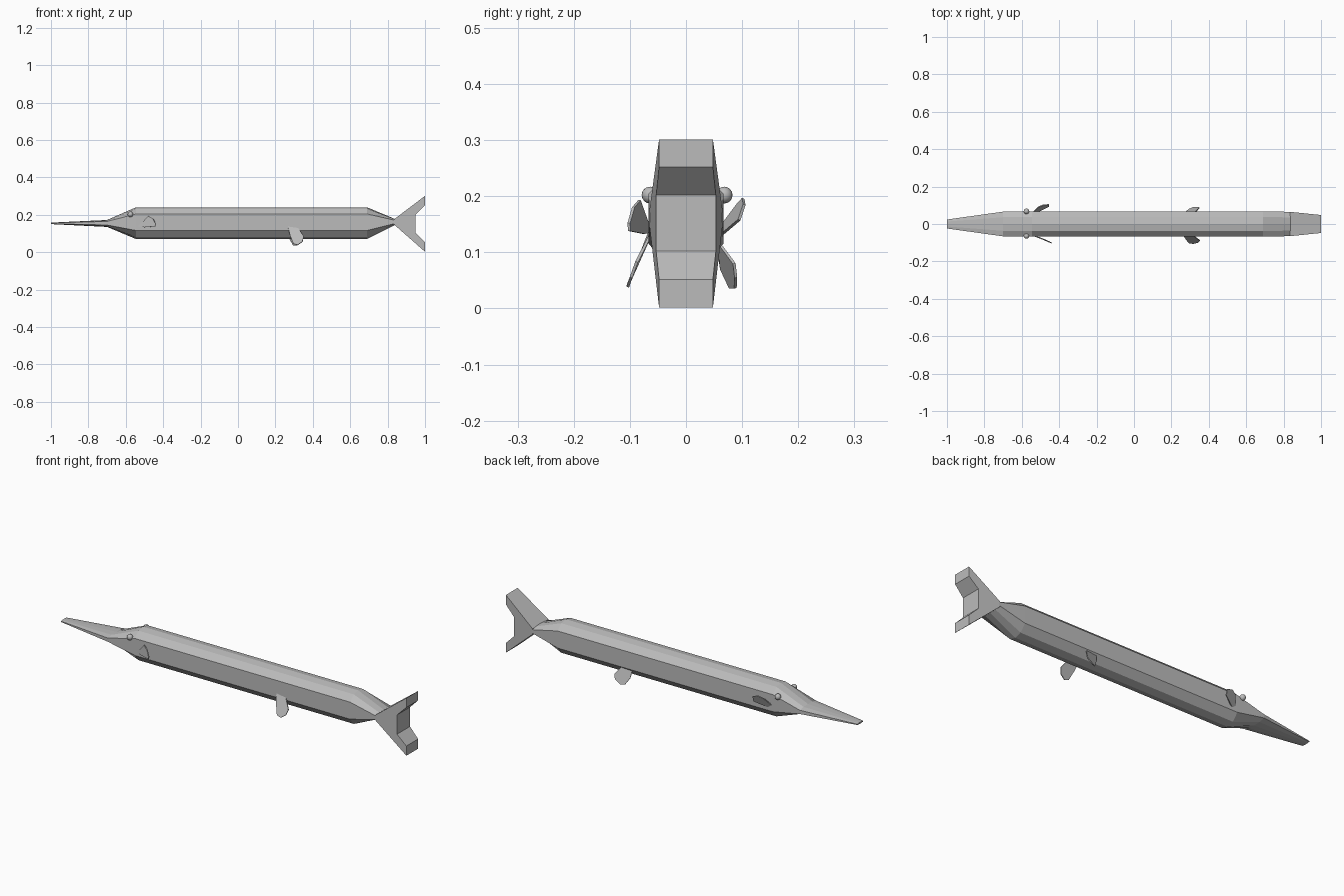
import bpy, bmesh
from mathutils import Vector

if "Cube" in bpy.data.objects:
    bpy.data.objects.remove(bpy.data.objects["Cube"])

grey = bpy.data.materials.new("grey")
grey.diffuse_color = (0.5, 0.5, 0.5, 1)
grey.use_nodes = True
grey.node_tree.nodes["Principled BSDF"].inputs["Base Color"].default_value = grey.diffuse_color


def add_object(name, bm):
    bmesh.ops.recalc_face_normals(bm, faces=bm.faces)
    mesh = bpy.data.meshes.new(name)
    bm.to_mesh(mesh)
    bm.free()
    mesh.materials.append(grey)
    obj = bpy.data.objects.new(name, mesh)
    bpy.context.collection.objects.link(obj)
    return obj


# body: one faceted section lofted from the flat bill to the tail root
half = [(0, 1), (0.55, 0.96), (1, 0.79), (1, 0.27), (0.55, 0.06), (0, 0)]
section = half + [(-y, z) for y, z in half[-2:0:-1]]
stations = [  # x, bottom, top, half width
    (-1.0, 0.150, 0.158, 0.024),
    (-0.70, 0.135, 0.172, 0.066),
    (-0.545, 0.070, 0.240, 0.067),
    (0.69, 0.070, 0.240, 0.067),
    (0.84, 0.145, 0.177, 0.065),
]
bm = bmesh.new()
rings = [[bm.verts.new((x, y * w, lo + z * (hi - lo))) for y, z in section]
         for x, lo, hi, w in stations]
n = len(section)
for a, b in zip(rings, rings[1:]):
    for i in range(n):
        bm.faces.new((a[i], a[(i + 1) % n], b[(i + 1) % n], b[i]))
bm.faces.new(rings[0])
bm.faces.new(rings[-1])
add_object("body", bm)

# forked tail: upper, middle and lower prisms sharing one tapering width
tail = [(0.835, 0.176), (1, 0.301), (1, 0.252), (0.95, 0.202),
        (0.95, 0.102), (1, 0.052), (1, 0.002), (0.835, 0.147)]
bm = bmesh.new()
sides = []
for s in (-1, 1):
    sides.append([bm.verts.new((x, s * (0.065 - 0.017 * (x - 0.835) / 0.165), z))
                  for x, z in tail])
for side in sides:
    for ids in ((0, 1, 2, 3), (0, 3, 4, 7), (4, 5, 6, 7)):
        bm.faces.new([side[i] for i in ids])
for i in range(8):
    j = (i + 1) % 8
    bm.faces.new((sides[0][i], sides[0][j], sides[1][j], sides[1][i]))
add_object("tail_fin", bm)


# paired fins: rounded paddles with a little thickness
def fin(name, points, thickness=0.005):
    bm = bmesh.new()
    pts = [Vector(p) for p in points]
    normal = Vector()
    for i, p in enumerate(pts):
        normal += p.cross(pts[(i + 1) % len(pts)])
    offset = normal.normalized() * thickness / 2
    a = [bm.verts.new(p + offset) for p in pts]
    b = [bm.verts.new(p - offset) for p in pts]
    bm.faces.new(a)
    bm.faces.new(b)
    for i in range(len(pts)):
        j = (i + 1) % len(pts)
        bm.faces.new((a[i], a[j], b[j], b[i]))
    return add_object(name, bm)


fin("front_fin_left", [(-0.54, -0.062, 0.135), (-0.505, -0.073, 0.165),
                       (-0.48, -0.083, 0.193), (-0.455, -0.094, 0.180),
                       (-0.440, -0.102, 0.152), (-0.442, -0.101, 0.138),
                       (-0.50, -0.076, 0.133)])
fin("front_fin_right", [(-0.54, 0.062, 0.145), (-0.51, 0.092, 0.185),
                        (-0.485, 0.102, 0.196), (-0.455, 0.104, 0.185),
                        (-0.455, 0.095, 0.158), (-0.52, 0.062, 0.130)])
fin("rear_fin_left", [(0.265, -0.062, 0.143), (0.278, -0.083, 0.090),
                      (0.296, -0.102, 0.045), (0.318, -0.104, 0.038),
                      (0.343, -0.098, 0.055), (0.352, -0.088, 0.083),
                      (0.320, -0.064, 0.130)])
fin("rear_fin_right", [(0.265, 0.055, 0.125), (0.275, 0.063, 0.070),
                       (0.295, 0.079, 0.036), (0.315, 0.088, 0.036),
                       (0.345, 0.089, 0.055), (0.350, 0.086, 0.080),
                       (0.325, 0.060, 0.115)])

# eyes
for name, y in (("eye_left", -0.064), ("eye_right", 0.068)):
    bpy.ops.mesh.primitive_uv_sphere_add(segments=16, ring_count=8, radius=0.015,
                                         location=(-0.575, y, 0.202))
    eye = bpy.context.object
    eye.name = name
    eye.data.materials.append(grey)
    bpy.ops.object.shade_smooth()
